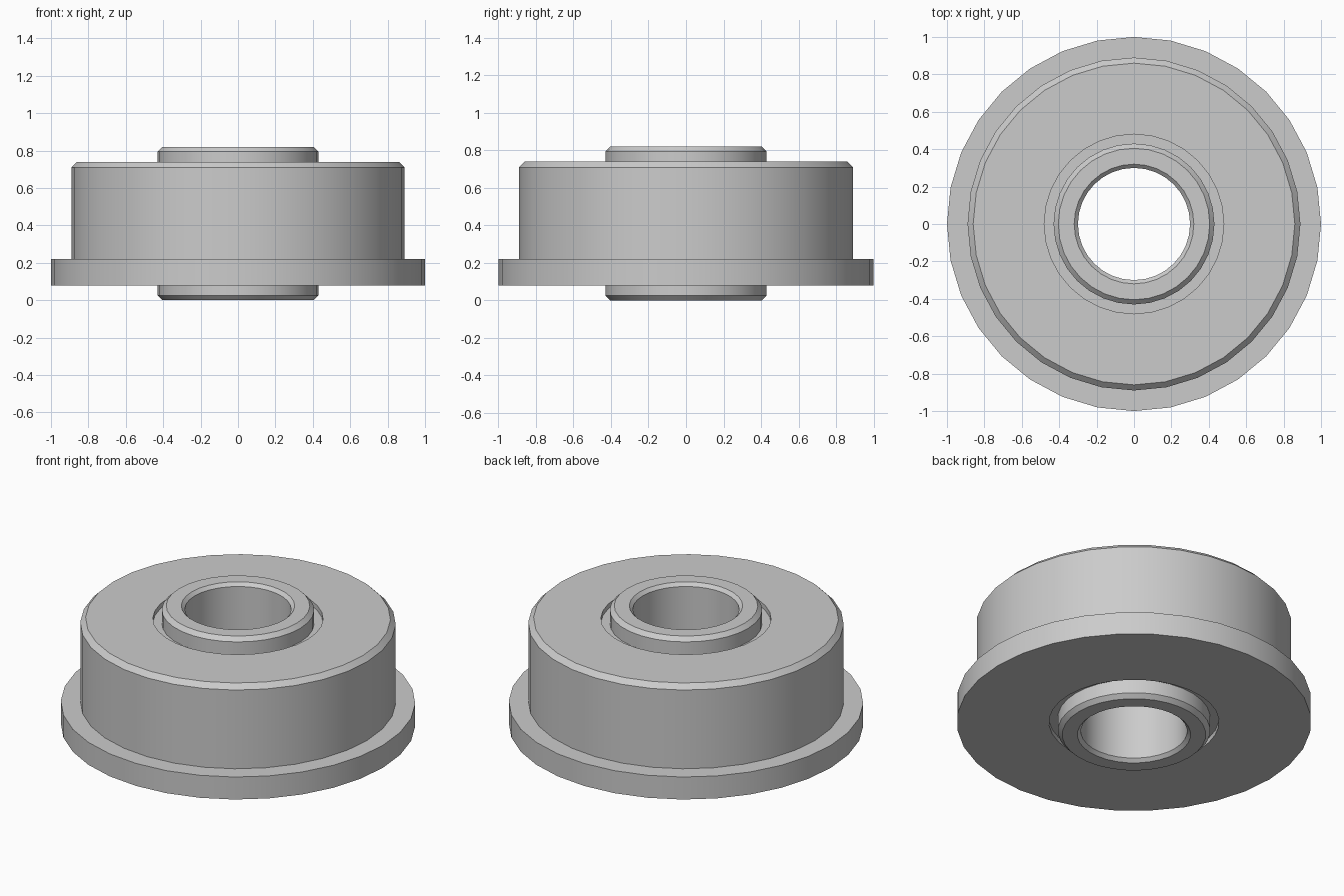
import bpy
import bmesh
from math import cos, sin, tau

SEGMENTS = 32

cube = bpy.data.objects.get("Cube")
if cube:
    bpy.data.objects.remove(cube, do_unlink=True)

steel = bpy.data.materials.new("grey steel")
steel.use_nodes = True
grey = (0.6, 0.6, 0.6, 1)
steel.diffuse_color = grey
steel.node_tree.nodes["Principled BSDF"].inputs["Base Color"].default_value = grey


def ring(name, profile):
    """Revolve a closed (radius, height) profile around the z axis."""
    bm = bmesh.new()
    loops = []
    for i in range(SEGMENTS):
        a = tau * i / SEGMENTS
        loops.append([bm.verts.new((r * cos(a), r * sin(a), z)) for r, z in profile])
    for i, here in enumerate(loops):
        there = loops[(i + 1) % SEGMENTS]
        for j in range(len(profile)):
            k = (j + 1) % len(profile)
            bm.faces.new((here[j], there[j], there[k], here[k]))
    bmesh.ops.recalc_face_normals(bm, faces=bm.faces)
    mesh = bpy.data.meshes.new(name)
    bm.to_mesh(mesh)
    bm.free()
    mesh.materials.append(steel)
    obj = bpy.data.objects.new(name, mesh)
    bpy.context.collection.objects.link(obj)
    bpy.ops.object.select_all(action="DESELECT")
    obj.select_set(True)
    bpy.context.view_layer.objects.active = obj
    bpy.ops.object.shade_smooth_by_angle(angle=0.5)
    return obj


# Outer race with its flange and chamfered top rim
ring("flanged_outer_race", [
    (0.48, 0.08), (1.0, 0.08), (1.0, 0.22), (0.89, 0.22),
    (0.89, 0.71), (0.86, 0.74), (0.48, 0.74),
])

# Inner race, chamfered at both ends, inside and outside
ring("inner_race", [
    (0.32, 0), (0.405, 0), (0.43, 0.025), (0.43, 0.795),
    (0.405, 0.82), (0.32, 0.82), (0.30, 0.80), (0.30, 0.02),
])

# Recessed shields closing the gap between the races
for name, low, high in (("bottom_shield", 0.11, 0.14), ("top_shield", 0.68, 0.71)):
    ring(name, [(0.43, low), (0.48, low), (0.48, high), (0.43, high)])
